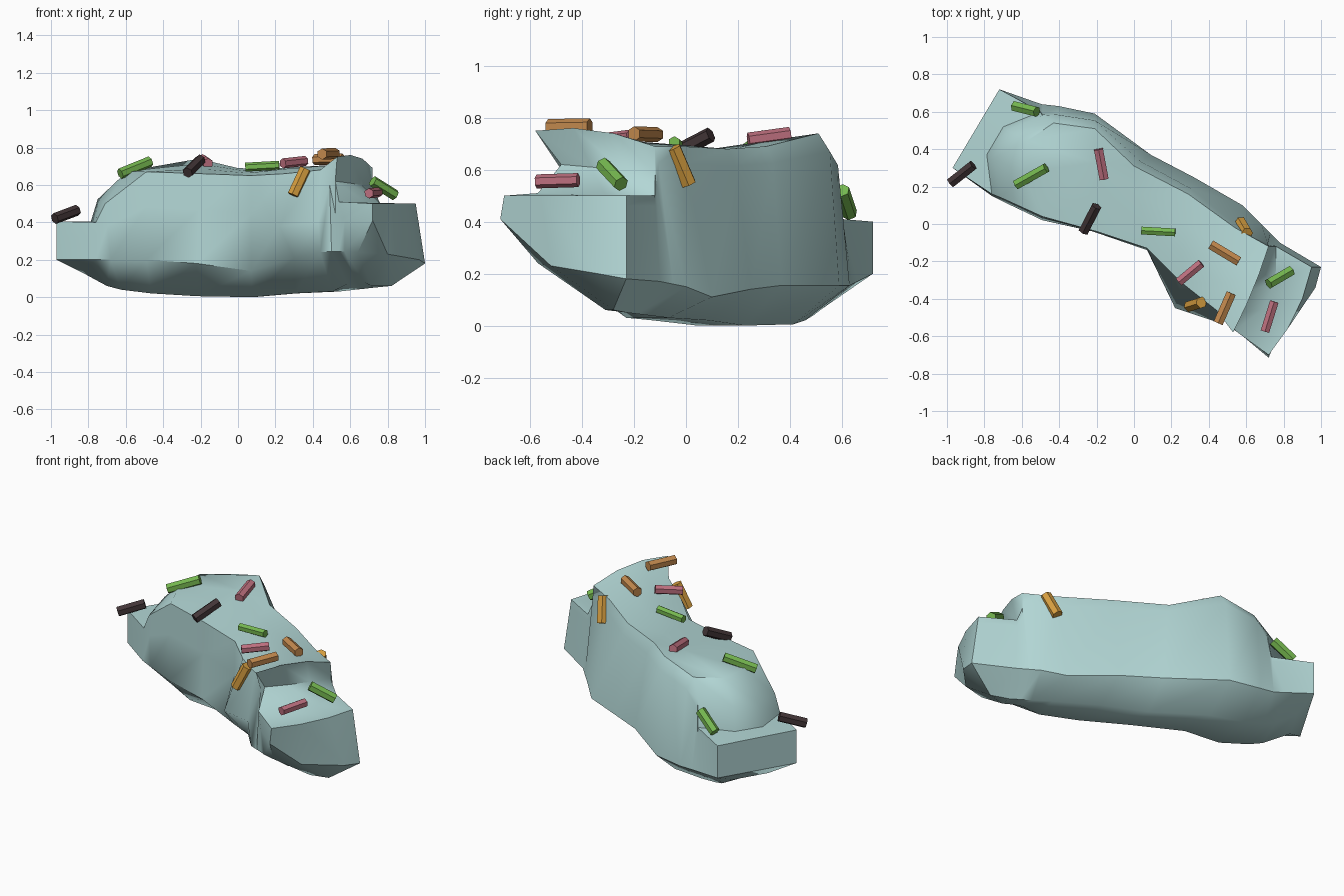
import bpy, bmesh, math
from mathutils import Vector

if "Cube" in bpy.data.objects:
    bpy.data.objects.remove(bpy.data.objects["Cube"])

AXIS = Vector((0.87, -0.5, 0))      # long direction of the cake


def material(name, rgb):
    m = bpy.data.materials.new(name)
    m.diffuse_color = (*rgb, 1)
    m.use_nodes = True
    m.node_tree.nodes["Principled BSDF"].inputs["Base Color"].default_value = m.diffuse_color
    return m


MATS = {
    "icing": material("pale teal", (0.45, 0.68, 0.67)),
    "green": material("leaf green", (0.18, 0.48, 0.08)),
    "pink": material("dusty pink", (0.51, 0.16, 0.21)),
    "dark": material("dark brown", (0.055, 0.036, 0.038)),
    "orange": material("caramel orange", (0.54, 0.25, 0.075)),
    "yellow": material("golden yellow", (0.67, 0.34, 0.05)),
}


def finish(name, bm, mat):
    bmesh.ops.recalc_face_normals(bm, faces=bm.faces)
    me = bpy.data.meshes.new(name)
    bm.to_mesh(me)
    bm.free()
    ob = bpy.data.objects.new(name, me)
    me.materials.append(mat)
    bpy.context.collection.objects.link(ob)
    return ob


# Upper edges per station: front xyz, back xyz, bulge of the middle along the axis
TOPS = [
    (-.97, .30, .405, -.72, .72, .40, 0),       # low left ledge
    (-.76, .16, .40, -.50, .60, .41, -.13),
    (-.71, .14, .50, -.49, .58, .57, -.13),     # step up
    (-.49, .04, .67, -.43, .54, .68, -.14),
    (-.20, -.04, .66, -.21, .51, .74, 0),
    (.07, -.13, .65, .00, .31, .69, 0),
    (.25, -.31, .66, .29, .16, .68, 0),
    (.44, -.46, .68, .54, -.02, .69, 0),
    (.53, -.58, .75, .72, -.12, .69, .01),      # overhanging rim
    (.52, -.48, .62, .72, -.12, .59, .01),
    (.54, -.57, .51, .76, -.12, .50, .08),      # right ledge
    (.72, -.70, .50, .95, -.23, .50, .03),
]
# Lower edges per station: front xyz, back xyz, underside height
LOWS = [
    (-.97, .30, .20, -.72, .72, .20, .13),
    (-.76, .15, .20, -.55, .66, .17, .06),
    (-.68, .11, .20, -.49, .64, .16, .04),
    (-.49, .02, .20, -.40, .63, .155, .02),
    (-.22, -.04, .18, -.21, .59, .155, .005),
    (.07, -.14, .14, .09, .37, .155, 0),
    (.30, -.33, .21, .32, .25, .14, .02),
    (.44, -.50, .24, .58, .10, .11, .03),
    (.50, -.53, .245, .68, .00, .15, .04),
    (.54, -.545, .245, .73, -.05, .16, .045),
    (.57, -.56, .245, .78, -.10, .17, .05),
    (.64, -.57, .24, 1.0, -.23, .18, .06),
]
# Front belly, waist under the overhanging rim and bulge of the right end
FRONT_MID = {6: (.22, -.45, .38), 7: (.43, -.52, .40), 8: (.49, -.48, .60),
             9: (.52, -.545, .45), 10: (.57, -.59, .41), 11: (.72, -.715, .41)}
# How far the rounded back rim reaches out below the plateau
BACK_RIM = {3: .5, 4: .55, 5: .4, 6: .35}
# How far the underside is drawn in at the front, and lift of the plateau middle
INSET = {4: .36, 5: .36, 6: .35, 7: .45, 8: .48, 9: .5, 10: .5}
LIFT = {6: .02, 7: .02, 8: .03}

# Body: loft of the rings
bm = bmesh.new()
rings = []
last = len(TOPS) - 1
for i, (t, l) in enumerate(zip(TOPS, LOWS)):
    ft, bt = Vector(t[:3]), Vector(t[3:6])
    fl, bl = Vector(l[:3]), Vector(l[3:6])
    up = AXIS * t[6] + Vector((0, 0, LIFT.get(i, 0)))
    m1 = ft.lerp(bt, .33) + up
    m2 = ft.lerp(bt, .67) + up
    fm = Vector(FRONT_MID[i]) if i in FRONT_MID else ft.lerp(fl, .4)
    rim = bt.lerp(bl, BACK_RIM.get(i, .12))
    rim.z = bt.z + (bl.z - bt.z) * .12
    shift = AXIS * (.08 if i == 0 else -.09 if i == last else 0)
    fb = fl.lerp(bl, INSET.get(i, .28)) + shift
    bb = bl.lerp(fl, .28) + shift
    if i == last:
        fb += Vector((.05, .12, 0))
    bb.z = l[6]
    fb.z = l[6] + (.03 if i in (8, 9, 10) else 0)
    rings.append([bm.verts.new(p) for p in (ft, m1, m2, bt, rim, bl, bb, fb, fl, fm)])
n = len(rings[0])
for a, b in zip(rings, rings[1:]):
    for k in range(n):
        bm.faces.new((a[k], a[(k + 1) % n], b[(k + 1) % n], b[k]))

# Left end: upright face and sloping underside
r = rings[0]
bm.faces.new((r[0], r[1], r[2], r[3], r[4], r[5], r[8], r[9]))
bm.faces.new((r[8], r[5], r[6], r[7]))

# Right end: upright face with a bulging lower edge
ft, m1, m2, bt, rim, bl, bb, fb, fl, fm = rings[-1]
e1 = bm.verts.new((.80, -.52, .23))
e2 = bm.verts.new((.97, -.34, .20))
for f in ((ft, m1, e1, fm), (fm, e1, fl), (m1, m2, e2, e1), (m2, bt, rim, e2),
          (rim, bl, e2), (fl, e1, fb), (e1, e2, bb, fb), (e2, bl, bb)):
    bm.faces.new(f)

body = finish("iced_body", bm, MATS["icing"])
bpy.context.view_layer.objects.active = body
body.select_set(True)
bpy.ops.object.shade_smooth_by_angle(angle=math.radians(46))
body.select_set(False)


# Sprinkles: six-sided sticks between two points
def sprinkle(color, p, q, r=.025):
    p, q = Vector(p), Vector(q)
    bm = bmesh.new()
    bmesh.ops.create_cone(bm, cap_ends=True, segments=6, radius1=r,
                          radius2=r, depth=(q - p).length)
    bm.transform((q - p).to_track_quat('Z', 'Y').to_matrix().to_4x4())
    bmesh.ops.translate(bm, verts=bm.verts, vec=(p + q) / 2)
    finish(color + "_sprinkle", bm, MATS[color])


for s in [
    ("green", (-.52, .60, .52), (-.64, .63, .43), .03),
    ("green", (-.63, .21, .66), (-.47, .30, .725), .029),
    ("green", (.04, -.035, .695), (.22, -.045, .705), .024),
    ("green", (.72, -.32, .62), (.84, -.25, .545), .03),
    ("pink", (-.19, .40, .737), (-.16, .24, .715), .028),
    ("pink", (.24, -.31, .715), (.36, -.21, .728), .027),
    ("pink", (.70, -.575, .555), (.75, -.415, .56), .027),
    ("dark", (-.98, .22, .42), (-.86, .315, .465), .03),
    ("dark", (-.27, -.04, .665), (-.20, .095, .735), .03),
    ("orange", (.41, -.11, .735), (.56, -.20, .738), .029),
    ("orange", (.45, -.53, .765), (.52, -.37, .768), .03),
    ("yellow", (.295, -.44, .545), (.36, -.42, .685), .032),
    ("yellow", (.605, -.05, .685), (.57, .01, .545), .032),
]:
    sprinkle(*s)
